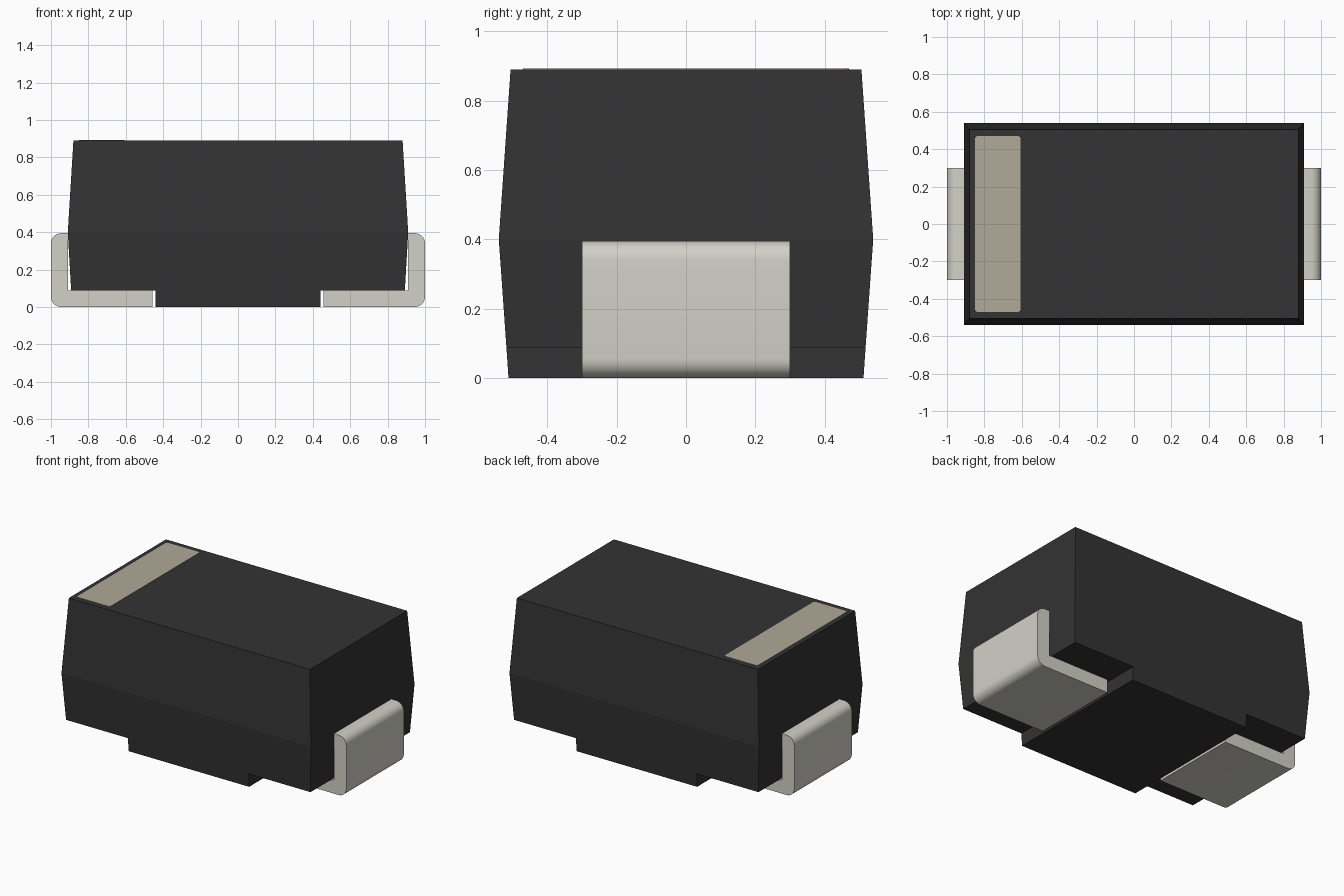
import bpy
import bmesh
import math

cube = bpy.data.objects.get("Cube")
if cube:
    bpy.data.objects.remove(cube, do_unlink=True)


def material(name, rgb):
    m = bpy.data.materials.new(name)
    m.use_nodes = True
    m.diffuse_color = (*rgb, 1)
    m.node_tree.nodes["Principled BSDF"].inputs["Base Color"].default_value = (*rgb, 1)
    return m


BLACK = material("black plastic", (0.033, 0.033, 0.033))
METAL = material("metal grey", (0.645, 0.638, 0.572))
TAN = material("light brown marking", (0.435, 0.398, 0.316))


def make_object(name, bm, mat):
    bmesh.ops.recalc_face_normals(bm, faces=bm.faces)
    mesh = bpy.data.meshes.new(name)
    bm.to_mesh(mesh)
    bm.free()
    mesh.materials.append(mat)
    obj = bpy.data.objects.new(name, mesh)
    bpy.context.collection.objects.link(obj)
    return obj


def loft(name, sections, mat):
    """Stack rectangles given as (half x, half y, z) and cap both ends."""
    bm = bmesh.new()
    rings = [[bm.verts.new((sx * hx, sy * hy, z))
              for sx, sy in ((-1, -1), (1, -1), (1, 1), (-1, 1))]
             for hx, hy, z in sections]
    for low, high in zip(rings, rings[1:]):
        for i in range(4):
            j = (i + 1) % 4
            bm.faces.new((low[i], low[j], high[j], high[i]))
    bm.faces.new(rings[0])
    bm.faces.new(rings[-1])
    return make_object(name, bm, mat)


def arc(cx, cy, r, start, steps=8):
    """Quarter circle, counter-clockwise from the start angle in degrees."""
    return [(cx + r * math.cos(a), cy + r * math.sin(a))
            for a in (math.radians(start + 90 * i / steps) for i in range(steps + 1))]


def prism(name, outline, place, low, high, mat):
    """Extrude a 2D outline between two depths."""
    bm = bmesh.new()
    a = [bm.verts.new(place(u, v, low)) for u, v in outline]
    b = [bm.verts.new(place(u, v, high)) for u, v in outline]
    bm.faces.new(a)
    bm.faces.new(b)
    for i in range(len(a)):
        j = (i + 1) % len(a)
        bm.faces.new((a[i], a[j], b[j], b[i]))
    return make_object(name, bm, mat)


# Moulded body, widest at the parting line, and the raised pad beneath it
loft("body", [(0.892, 0.518, 0.088), (0.91, 0.54, 0.4), (0.88, 0.506, 0.89)], BLACK)
loft("underside_pad", [(0.44, 0.512, 0), (0.44, 0.518, 0.088)], BLACK)

# L-shaped leads with rounded outer corners
R = 0.055
profile = ([(0.457, 0.088), (0.457, 0)] + arc(1 - R, R, R, 270)
           + arc(1 - R, 0.395 - R, R, 0) + [(0.909, 0.395), (0.909, 0.088)])
for name, side in (("left_lead", 1), ("right_lead", -1)):
    lead = prism(name, profile, lambda u, v, d: (side * u, d, v), -0.3, 0.3, METAL)
    bpy.ops.object.select_all(action='DESELECT')
    lead.select_set(True)
    bpy.context.view_layer.objects.active = lead
    bpy.ops.object.shade_smooth_by_angle(angle=math.radians(30))

# Polarity band on the top with slightly rounded corners
r = 0.015
x0, x1, y = -0.85, -0.606, 0.47
band = (arc(x1 - r, y - r, r, 0, 4) + arc(x0 + r, y - r, r, 90, 4)
        + arc(x0 + r, -y + r, r, 180, 4) + arc(x1 - r, -y + r, r, 270, 4))
prism("polarity_band", band, lambda u, v, d: (u, v, d), 0.889, 0.892, TAN)
